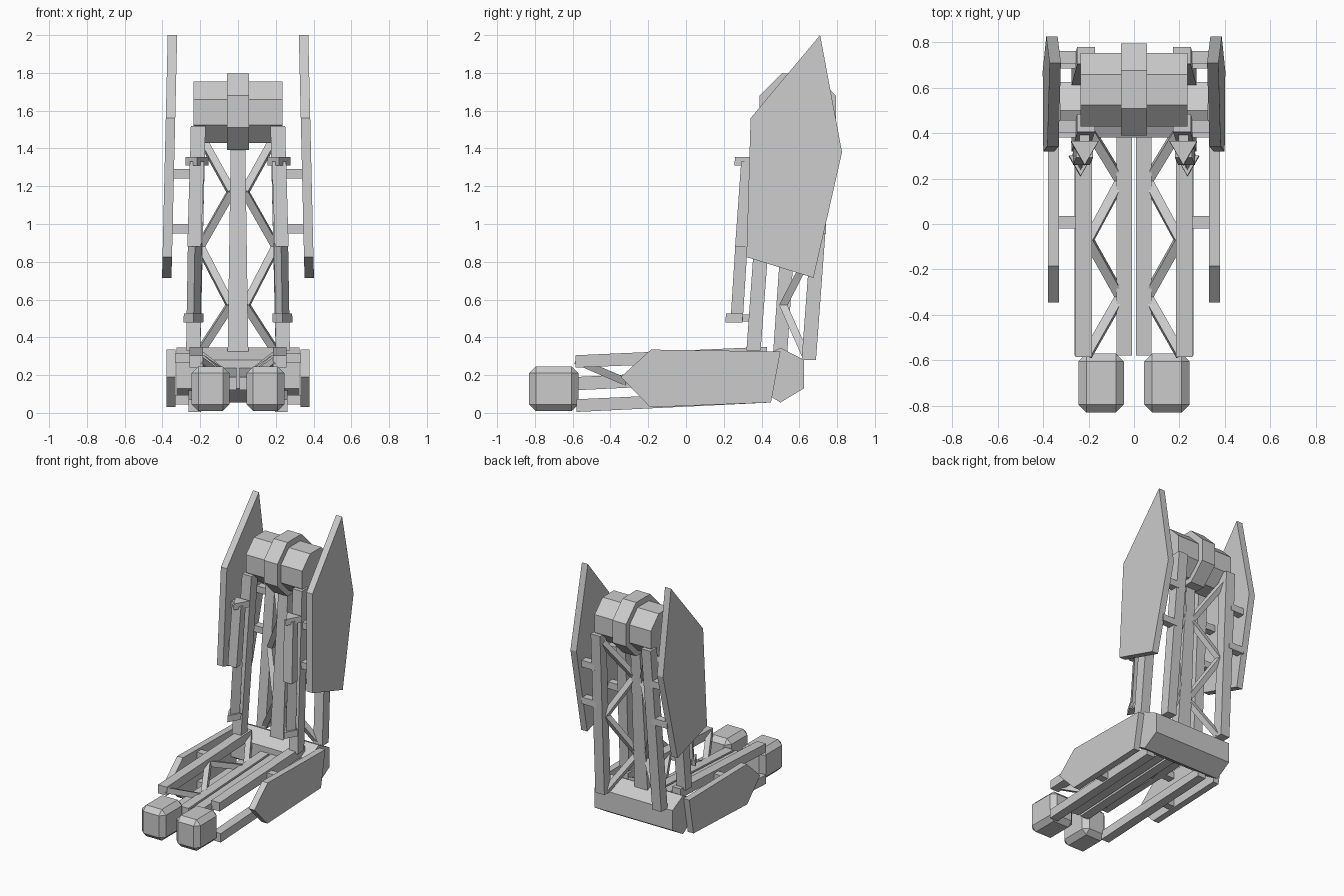
import bpy, bmesh, math
from mathutils import Vector

if "Cube" in bpy.data.objects:
    bpy.data.objects.remove(bpy.data.objects["Cube"])


def make(name, rings, mirror=True):
    """Loft a closed solid through matching rings of points."""
    bm = bmesh.new()
    loops = [[bm.verts.new(p) for p in r] for r in rings]
    n = len(loops[0])
    for a, b in zip(loops, loops[1:]):
        for i in range(n):
            bm.faces.new((a[i], a[(i + 1) % n], b[(i + 1) % n], b[i]))
    bm.faces.new(loops[0][::-1])
    bm.faces.new(loops[-1])
    bmesh.ops.recalc_face_normals(bm, faces=bm.faces)
    me = bpy.data.meshes.new(name)
    bm.to_mesh(me)
    bm.free()
    ob = bpy.data.objects.new(name, me)
    bpy.context.collection.objects.link(ob)
    if mirror:
        ob.modifiers.new("Mirror", 'MIRROR')
    return ob


def plate(name, profile, x0, x1, lean=lambda z: 0, mirror=True):
    """Extrude a (y, z) profile along x."""
    return make(name, [[(x + lean(z), y, z) for y, z in profile] for x in (x0, x1)], mirror)


def box(name, x, y, z, mirror=True):
    return plate(name, [(y[0], z[0]), (y[1], z[0]), (y[1], z[1]), (y[0], z[1])],
                 x[0], x[1], mirror=mirror)


def post(name, a, b, mirror=True):
    """Upright bar; each end is (x0, x1, y0, y1, z)."""
    return make(name, [[(x0, y0, z), (x1, y0, z), (x1, y1, z), (x0, y1, z)]
                       for x0, x1, y0, y1, z in (a, b)], mirror)


def rail(name, a, b):
    """Lengthwise bar; each end is (x0, x1, z0, z1, y)."""
    return make(name, [[(x0, y, z0), (x1, y, z0), (x1, y, z1), (x0, y, z1)]
                       for x0, x1, z0, z1, y in (a, b)])


def tri_bar(name, a, b, r):
    """Three-sided bar with an edge to the front."""
    ring = [(r * math.cos(t), r * math.sin(t))
            for t in (math.radians(-90 + 120 * i) for i in range(3))]
    return make(name, [[(p[0] + dx, p[1] + dy, p[2]) for dx, dy in ring] for p in (a, b)])


def brace(name, a, b, s=0.02):
    a, b = Vector(a), Vector(b)
    d = (b - a).normalized()
    u = d.cross(Vector((1, 0, 0))).normalized() * s
    v = d.cross(u).normalized() * s
    return make(name, [[p + u + v, p - u + v, p - u - v, p + u - v] for p in (a, b)])


def octagon(cy, cz, half):
    r = half / math.cos(math.pi / 8)
    return [(cy + r * math.cos(math.pi / 8 + i * math.pi / 4),
             cz + r * math.sin(math.pi / 8 + i * math.pi / 4)) for i in range(8)]


# Hip drum with raised middle ring
plate("hip_drum", octagon(0.592, 1.592, 0.162), -0.235, 0.235, mirror=False)
plate("hip_ring", octagon(0.592, 1.595, 0.203), -0.057, 0.057, mirror=False)

# Leg struts
post("front_strut", (0.20, 0.275, 0.32, 0.395, 0.33), (0.172, 0.25, 0.405, 0.485, 1.52))
post("rear_strut", (0.20, 0.275, 0.612, 0.688, 0.28), (0.172, 0.25, 0.705, 0.78, 1.52))
post("centre_strut", (-0.055, 0.055, 0.46, 0.535, 0.30), (-0.038, 0.038, 0.54, 0.61, 1.45), False)

# Leg zigzag braces between centre and rear struts
leg_zig = [(0.215, 0.635, 0.30), (0.04, 0.515, 0.57), (0.20, 0.675, 0.88),
           (0.035, 0.56, 1.17), (0.19, 0.725, 1.45)]
for i, (a, b) in enumerate(zip(leg_zig, leg_zig[1:])):
    brace(f"leg_brace_{i + 1}", a, b)

# Leg armour plates and their brackets
lean = lambda z: -0.03 * (z - 0.72) / 1.28
plate("leg_armour", [(0.71, 2.0), (0.826, 1.38), (0.675, 0.715), (0.32, 0.825), (0.342, 1.56)],
      0.352, 0.402, lean)
for z in (0.975, 1.265):
    yf = 0.355 + 0.075 * (z - 0.3)
    box("front_armour_bracket", (0.23, 0.36), (yf - 0.025, yf + 0.03), (z - 0.025, z + 0.025))
    box("rear_armour_bracket", (0.23, 0.36), (yf + 0.28, yf + 0.335), (z - 0.025, z + 0.025))

# Shin pistons
post("piston_sleeve", (0.195, 0.268, 0.26, 0.325, 0.88), (0.18, 0.255, 0.292, 0.35, 1.33))
tri_bar("piston_rod", (0.235, 0.279, 0.49), (0.228, 0.305, 0.90), 0.043)
tri_bar("piston_upper_cap", (0.218, 0.326, 1.31), (0.217, 0.330, 1.355), 0.07)
tri_bar("piston_lower_cap", (0.236, 0.268, 0.478), (0.235, 0.272, 0.525), 0.06)
box("piston_upper_mount", (0.195, 0.24), (0.33, 0.43), (1.29, 1.335))
box("piston_lower_mount", (0.215, 0.26), (0.28, 0.36), (0.485, 0.52))

# Ankle block
plate("ankle_block", [(0.5, 0.345), (0.625, 0.28), (0.625, 0.13), (0.5, 0.055),
                      (0.38, 0.13), (0.38, 0.28)], -0.325, 0.325, mirror=False)

# Foot rails
rail("upper_foot_rail", (0.185, 0.257, 0.24, 0.305, -0.585), (0.185, 0.257, 0.28, 0.35, 0.43))
rail("middle_foot_rail", (0.008, 0.078, 0.12, 0.19, -0.58), (0.008, 0.078, 0.17, 0.24, 0.43))
rail("lower_foot_rail", (0.195, 0.262, 0.005, 0.072, -0.58), (0.195, 0.262, 0.055, 0.12, 0.45))

# Foot zigzag braces
foot_zig = [(0.205, -0.575, 0.275), (0.06, -0.32, 0.165), (0.20, -0.07, 0.285),
            (0.06, 0.19, 0.19), (0.20, 0.42, 0.30)]
for i, (a, b) in enumerate(zip(foot_zig, foot_zig[1:])):
    brace(f"foot_brace_{i + 1}", a, b)

# Foot armour plates and brackets
plate("foot_armour", [(-0.345, 0.19), (-0.185, 0.335), (0.50, 0.325), (0.45, 0.055),
                      (-0.19, 0.03)], 0.33, 0.378)
box("upper_foot_bracket", (0.24, 0.34), (-0.02, 0.035), (0.265, 0.315))
box("lower_foot_bracket", (0.24, 0.34), (-0.02, 0.035), (0.045, 0.095))

# Toes
toe = box("toe", (0.045, 0.245), (-0.83, -0.57), (0.01, 0.245))
bevel = toe.modifiers.new("Bevel", 'BEVEL')
bevel.width = 0.035
bevel.segments = 1
